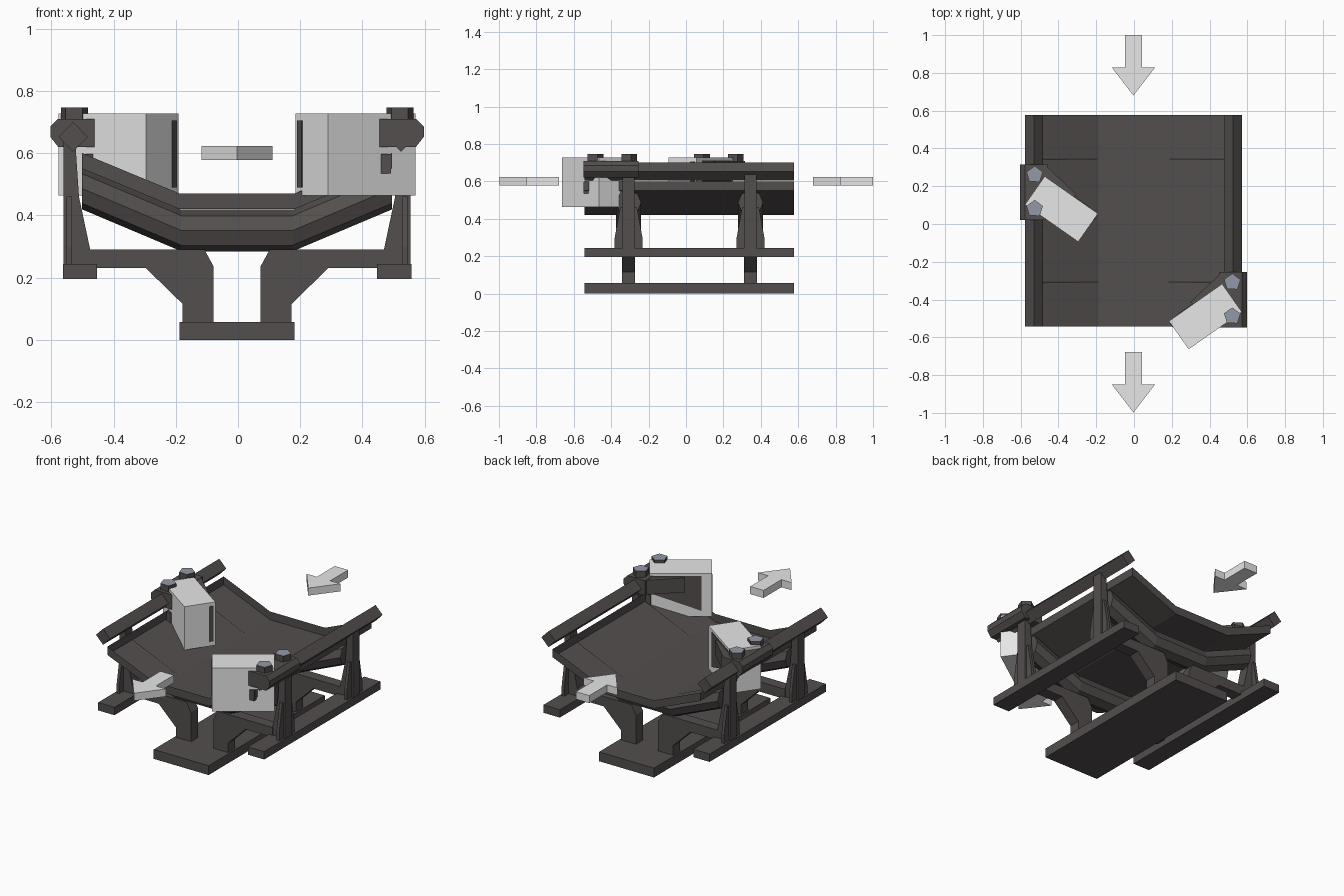
import bpy, bmesh, math
from mathutils import Matrix, Vector

if "Cube" in bpy.data.objects:
    bpy.data.objects.remove(bpy.data.objects["Cube"])


def material(name, rgb):
    m = bpy.data.materials.new(name)
    m.diffuse_color = (*rgb, 1)
    m.use_nodes = True
    m.node_tree.nodes["Principled BSDF"].inputs["Base Color"].default_value = m.diffuse_color
    return m


DARK = material("dark_steel", (0.085, 0.077, 0.074))
LIGHT = material("light_grey", (0.80, 0.80, 0.80))
BOLT = material("bolt_blue_grey", (0.29, 0.32, 0.39))
CX = -0.003


def finish(bm, name, mats, matrix=None):
    bmesh.ops.recalc_face_normals(bm, faces=bm.faces)
    mesh = bpy.data.meshes.new(name)
    bm.to_mesh(mesh)
    bm.free()
    for m in mats:
        mesh.materials.append(m)
    ob = bpy.data.objects.new(name, mesh)
    bpy.context.collection.objects.link(ob)
    ob.location.x = CX
    return ob


def loft(name, rings, mats=(DARK,), skip=()):
    """Solid through rings of equal length; side faces in skip are left open."""
    bm = bmesh.new()
    vs = [[bm.verts.new(p) for p in r] for r in rings]
    n = len(vs[0])
    for a, b in zip(vs, vs[1:]):
        for i in range(n):
            j = (i + 1) % n
            if i not in skip:
                bm.faces.new((a[i], a[j], b[j], b[i]))
    bm.faces.new(vs[0])
    bm.faces.new(vs[-1])
    return finish(bm, name, mats)


def prism(name, pts, axis, lo, hi, mats=(DARK,), skip=()):
    """Extrude a 2D outline along the given axis from lo to hi."""
    def place(p, t):
        q = list(p)
        q.insert("xyz".index(axis), t)
        return Vector(q)
    return loft(name, [[place(p, t) for p in pts] for t in (lo, hi)], mats, skip)


def box(name, x, y, z, mats=(DARK,)):
    pts = [(x[0], y[0]), (x[1], y[0]), (x[1], y[1]), (x[0], y[1])]
    return prism(name, pts, "z", z[0], z[1], mats)


Y0, Y1 = -0.543, 0.577
FRAMES = (-0.307, 0.345)

# Base plate
box("base_plate", (-0.185, 0.185), (Y0, Y1), (0, 0.057))

# Troughed belt: a shallow tray, open on top, with a low rim all round
path = [(-0.498, 0.60), (-0.185, 0.47), (0.185, 0.47), (0.498, 0.60)]
prism("belt", path + [(x, z - 0.05) for x, z in reversed(path)], "y", Y0, Y1, skip=(0, 1, 2))

# Eight-sided idler rollers following the belt, sides just breaking its surface
stations = [(-0.498, 0.486), (-0.19, 0.356), (-0.18, 0.351),
            (0.18, 0.351), (0.19, 0.356), (0.498, 0.486)]
for fy in FRAMES:
    loft("idler_roller", [[(x, fy + 0.067 * math.cos(k * math.pi / 4),
                            z + 0.067 * math.sin(k * math.pi / 4))
                           for k in range(8)] for x, z in stations])

for s, yc in ((-1, 0.079), (1, -0.49)):
    def mx(pts):
        return [(s * x, z) for x, z in pts]

    # Side beam and clamp rail
    box("side_beam", sorted((s * 0.45, s * 0.56)), (Y0, Y1), (0.195, 0.243))
    prism("clamp_rail", mx([(0.48, 0.652), (0.527, 0.70), (0.574, 0.652), (0.527, 0.604)]),
          "y", Y0, Y1)

    for fy in FRAMES:
        # Leg bracket, rail post and its gusset
        prism("leg_bracket", mx([(0.475, 0.29), (0.105, 0.29), (0.075, 0.235), (0.075, 0.05),
                                 (0.175, 0.05), (0.175, 0.115), (0.293, 0.23), (0.475, 0.23)]),
              "y", fy - 0.034, fy + 0.034)
        prism("rail_post", mx([(0.558, 0.24), (0.558, 0.64), (0.52, 0.64), (0.508, 0.46),
                               (0.472, 0.29), (0.472, 0.24)]), "y", fy - 0.032, fy + 0.032)
        prism("post_gusset", [(fy - 0.074, 0.24), (fy + 0.074, 0.24), (fy + 0.074, 0.30),
                              (fy + 0.045, 0.46), (fy - 0.045, 0.46), (fy - 0.074, 0.30)],
              "x", *sorted((s * 0.53, s * 0.548)))

    # Clamp block, arm and lower tab
    ym = yc + 0.09
    ya, yb = ym - 0.147, ym + 0.147
    prism("clamp_block", mx([(0.60, 0.685), (0.575, 0.71), (0.455, 0.71), (0.455, 0.62),
                             (0.575, 0.62), (0.60, 0.652)]), "y", ya, yb)
    prism("clamp_arm", [(s * 0.47, yb), (s * 0.30, yc + 0.075), (s * 0.47, yc)], "z", 0.62, 0.708)
    box("clamp_tab", sorted((s * 0.463, s * 0.494)), (ya, yb - 0.06), (0.535, 0.597))

    # Angled deflector block, with a dark wear plate on its upstream face
    u = Vector((s * math.cos(math.radians(35)), math.sin(math.radians(35)), 0))
    v = Vector((-s * u.y, s * u.x, 0))
    frame = Matrix(((u.x, v.x, 0, s * 0.381), (u.y, v.y, 0, yc), (0, 0, 1, 0), (0, 0, 0, 1)))

    def local(p):
        return frame @ Vector(p)

    loft("deflector_block", [[local(p) for p in ((-0.172, -0.091, z), (0.172, -0.091, z),
                                                (0.172, 0.091, z), (-0.172, 0.091, z))]
                             for z in (0.463, 0.727)], (LIGHT,))
    loft("wear_plate", [[local((a, b, z)) for a, z in ((-0.115, 0.50), (-0.115, 0.712),
                                                      (0.15, 0.712), (0.15, 0.60))]
                        for b in (0.06, 0.095)])
    # End strip of the wear plate
    loft("wear_plate_end", [[local((a, b, z)) for a, b in ((-0.175, 0.053), (-0.10, 0.053),
                                                          (-0.10, 0.079), (-0.175, 0.079))]
                            for z in (0.49, 0.705)])

    # Five-sided bolts with pale tops
    for by in (ym - 0.088, ym + 0.092):
        ring = [(s * 0.523 + 0.046 * math.cos(k * math.tau / 5 + 0.3),
                 by + 0.046 * math.sin(k * math.tau / 5 + 0.3)) for k in range(5)]
        bolt = prism("clamp_bolt", ring, "z", 0.70, 0.747, (DARK, BOLT))
        for f in bolt.data.polygons:
            f.material_index = 1 if f.normal.z > 0.5 else 0

# Travel direction arrows
for tail in (1.0, -0.678):
    half = [(0.045, tail), (0.045, tail - 0.172), (0.114, tail - 0.172)]
    prism("direction_arrow", half + [(0, tail - 0.32)] + [(-x, y) for x, y in reversed(half)],
          "z", 0.577, 0.623, (LIGHT,))
